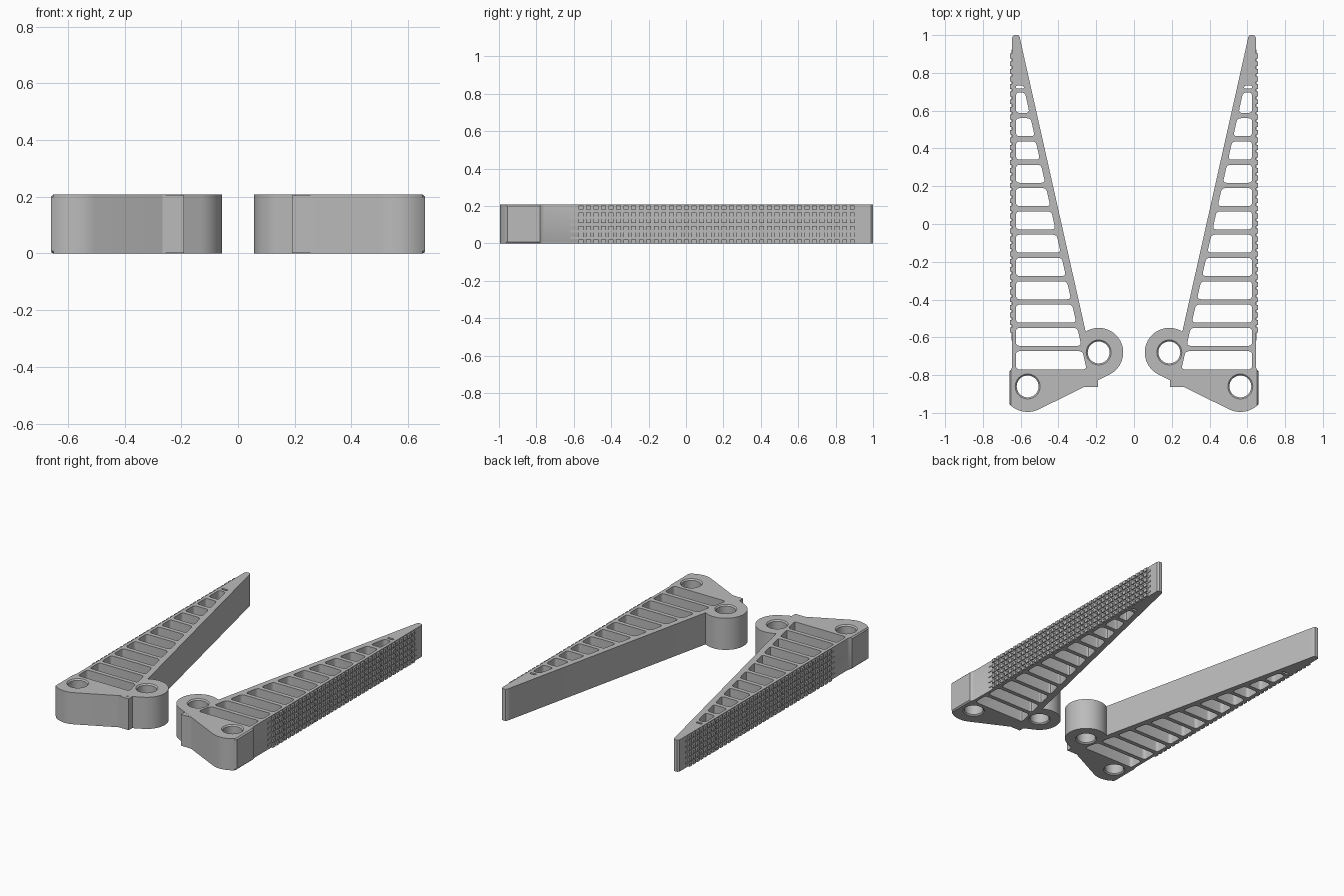
import bpy, bmesh
from math import cos, sin, radians
from mathutils import Vector

cube = bpy.data.objects.get("Cube")
if cube:
    bpy.data.objects.remove(cube, do_unlink=True)

H = 0.208                       # height of each finger
BASE_HOLE = (-0.563, -0.86)
BARREL = (-0.187, -0.68)

grey = bpy.data.materials.new("light_grey")
grey.use_nodes = True
colour = (0.5, 0.5, 0.5, 1)
grey.diffuse_color = colour
grey.node_tree.nodes["Principled BSDF"].inputs["Base Color"].default_value = colour


def arc(centre, r, start, end, steps):
    angles = [radians(start + (end - start) * i / steps) for i in range(steps + 1)]
    return [(centre[0] + r * cos(a), centre[1] + r * sin(a)) for a in angles]


def loft(bm, rings):
    """Closed solid through stacked rings, each a (points, z) pair."""
    loops = [[bm.verts.new((x, y, z)) for x, y in pts] for pts, z in rings]
    n = len(loops[0])
    bm.faces.new(loops[0][::-1])
    bm.faces.new(loops[-1])
    for low, high in zip(loops, loops[1:]):
        for i in range(n):
            j = (i + 1) % n
            bm.faces.new((low[i], low[j], high[j], high[i]))


def box(bm, x0, x1, y0, y1, z0, z1):
    pts = [(x0, y0), (x1, y0), (x1, y1), (x0, y1)]
    loft(bm, [(pts, z0), (pts, z1)])


def rounded(corners, r):
    """Polygon with each corner replaced by a short curve."""
    out = []
    for i, c in enumerate(corners):
        p = Vector(c)
        a = p + (Vector(corners[i - 1]) - p).normalized() * r
        b = p + (Vector(corners[(i + 1) % len(corners)]) - p).normalized() * r
        for k in range(5):
            t = k / 4
            out.append(tuple(a * (1 - t) ** 2 + p * 2 * t * (1 - t) + b * t * t))
    return out


def make(name, bm):
    bmesh.ops.recalc_face_normals(bm, faces=bm.faces[:])
    mesh = bpy.data.meshes.new(name)
    bm.to_mesh(mesh)
    bm.free()
    mesh.materials.append(grey)
    ob = bpy.data.objects.new(name, mesh)
    bpy.context.collection.objects.link(ob)
    return ob


def mirror(ob):
    ob.modifiers.new("other_side", "MIRROR").use_mirror_merge = False


# Finger body: rounded base, hinge barrel and tapering tip
outline = [(-0.66, -0.78)]
outline += arc(BASE_HOLE, 0.135, 224, 295.6, 12)
outline += arc(BARREL, 0.13, -64.4, 122, 32)
outline += [(-0.601, 0.97), (-0.604, 0.988), (-0.613, 1.0), (-0.636, 1.0),
            (-0.645, 0.988), (-0.645, -0.765)]
bm = bmesh.new()
loft(bm, [(outline, 0), (outline, H)])
rim = []
for e in bm.edges:
    a, b = (v.co for v in e.verts)
    if a.z == b.z and (a.y + b.y) / 2 < -0.58:
        rim.append(e)
bmesh.ops.bevel(bm, geom=rim, offset=0.008, segments=1, affect="EDGES")
body = make("finger_frames", bm)

# Cutter: windows between the ribs, and flared pin holes
bm = bmesh.new()
ribs = [0.574 - 0.1233 * i for i in range(11)]
spans = [(0.717, 0.732), (0.588, 0.697)]
spans += [(low + 0.014, high - 0.014) for high, low in zip(ribs, ribs[1:])]
spans.append((-0.77, ribs[-1] - 0.014))


def inner(y):
    return -0.55 - (y - 0.574) * 0.2226


for y0, y1 in spans:
    corners = [(-0.625, y0), (inner(y0), y0), (inner(y1), y1), (-0.625, y1)]
    pts = rounded(corners, min(0.02, (y1 - y0) * 0.45))
    loft(bm, [(pts, -0.05), (pts, H + 0.05)])
for centre in (BASE_HOLE, BARREL):
    wide, slim = (arc(centre, r, 0, 348.75, 31) for r in (0.066, 0.058))
    loft(bm, [(wide, -0.05), (wide, 0), (slim, 0.008),
              (slim, H - 0.008), (wide, H), (wide, H + 0.05)])
cutter = make("window_cutter", bm)
cutter.hide_render = True
cutter.hide_set(True)
cut = body.modifiers.new("windows", "BOOLEAN")
cut.operation = "DIFFERENCE"
cut.solver = "EXACT"
cut.object = cutter
mirror(body)

# Bake the cut so the helper can go
bpy.context.view_layer.update()
deps = bpy.context.evaluated_depsgraph_get()
baked = bpy.data.meshes.new_from_object(body.evaluated_get(deps))
body.modifiers.clear()
body.data = baked
bpy.data.objects.remove(cutter, do_unlink=True)

# Stop tab under the barrel
bm = bmesh.new()
tab = [(-0.27, -0.864), (-0.19, -0.864), (-0.19, -0.80), (-0.25, -0.83)]
loft(bm, [(tab, 0.001), (tab, H - 0.001)])
mirror(make("stop_tabs", bm))

# Grip: rows of small nubs with low strips between them
bm = bmesh.new()
pitch = 0.0364
for row in range(6):
    z0 = max(0.001, row * pitch - 0.001)
    z1 = min(H - 0.001, row * pitch + 0.021)
    for i in range(37):
        y = -0.575 + i * 0.0403
        box(bm, -0.657, -0.644, y, y + 0.026, z0, z1)
for row in range(5):
    z = row * pitch + 0.0225
    box(bm, -0.649, -0.644, -0.617, 0.925, z, z + 0.012)
mirror(make("grip_nubs", bm))

# Smooth the curved sides, keep edges sharp
bpy.ops.object.select_all(action="DESELECT")
body.select_set(True)
bpy.context.view_layer.objects.active = body
bpy.ops.object.shade_smooth_by_angle(angle=radians(30))
